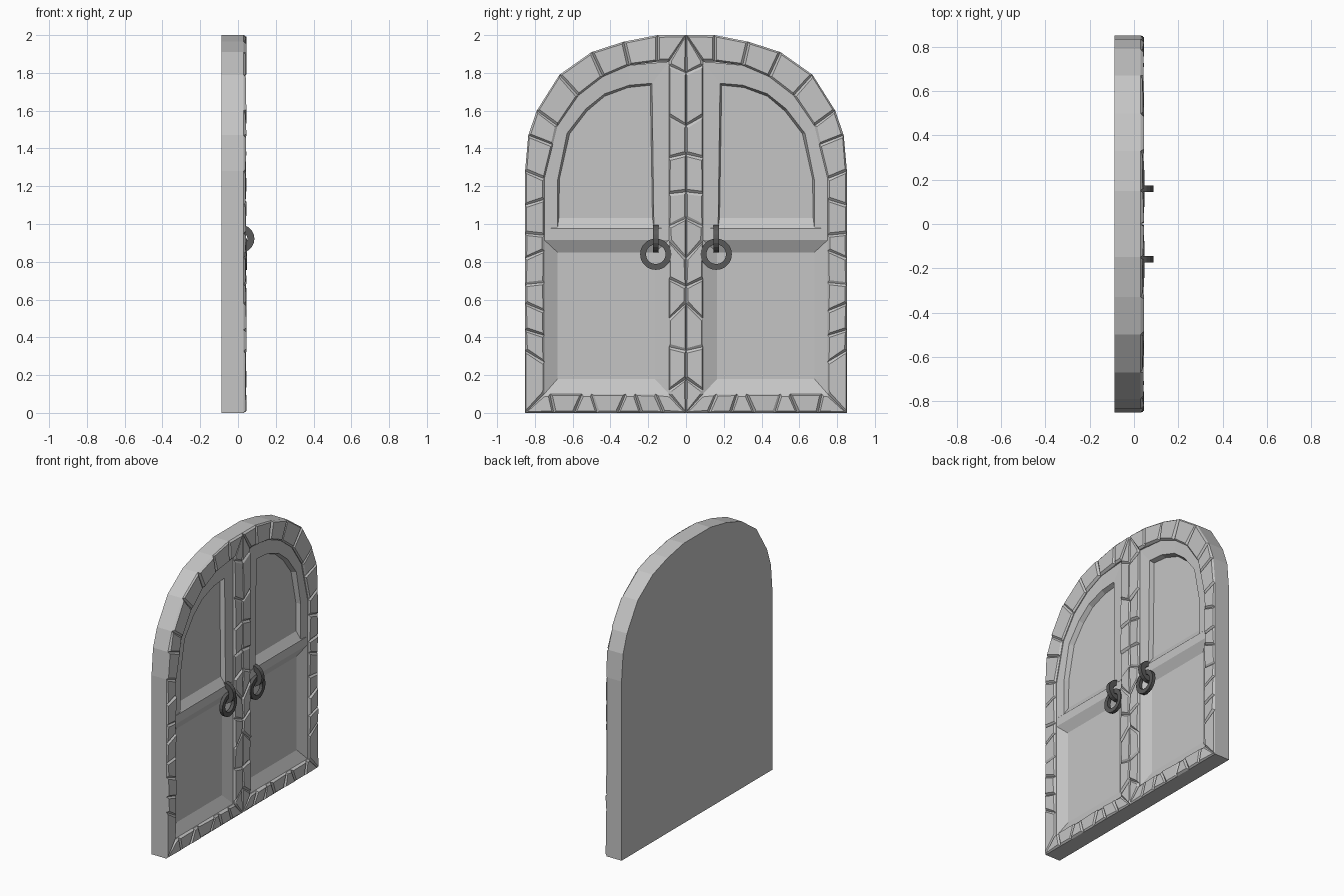
import bpy, bmesh, math, random

random.seed(4)
cube = bpy.data.objects.get("Cube")
if cube:
    bpy.data.objects.remove(cube)


def material(name, value):
    mat = bpy.data.materials.new(name)
    mat.use_nodes = True
    colour = (value, value, value, 1)
    mat.diffuse_color = colour
    for node in mat.node_tree.nodes:
        if node.type == 'BSDF_PRINCIPLED':
            node.inputs["Base Color"].default_value = colour
    return mat


stone_grey = material("stone grey", 0.56)
iron_grey = material("dark iron", 0.1)


def loft(bm, loops, cap=True):
    """Skin a stack of closed loops, and close the last one."""
    rows = [[bm.verts.new(p) for p in loop] for loop in loops]
    n = len(rows[0])
    for a, b in zip(rows, rows[1:]):
        for i in range(n):
            j = (i + 1) % n
            bm.faces.new((a[i], a[j], b[j], b[i]))
    if cap:
        bm.faces.new(rows[-1])
    return rows


def finish(bm, name, mat, mirror=True):
    bmesh.ops.remove_doubles(bm, verts=bm.verts, dist=0.0001)
    mesh = bpy.data.meshes.new(name)
    bm.to_mesh(mesh)
    bm.free()
    mesh.materials.append(mat)
    obj = bpy.data.objects.new(name, mesh)
    bpy.context.collection.objects.link(obj)
    if mirror:
        mod = obj.modifiers.new("other leaf", 'MIRROR')
        mod.use_axis = (False, True, False)
        mod.use_mirror_merge = False
    return obj


def at(x, points):
    return [(x, y, z) for y, z in points]


def inset(points, d):
    """Move each corner towards the middle by d."""
    cy = sum(p[0] for p in points) / len(points)
    cz = sum(p[1] for p in points) / len(points)
    out = []
    for y, z in points:
        r = max(math.hypot(cy - y, cz - z), d)
        out.append((y + (cy - y) * d / r, z + (cz - z) * d / r))
    return out


# Dimensions of one door leaf
BACK, CORE, RIM, RAIL, PANEL = -0.087, -0.02, 0.03, 0.024, -0.012
SIDE, INNER, STILE, SILL, TOP = 0.852, 0.75, 0.09, 0.1, 2.0
RAIL_LOW, RAIL_HIGH = 0.915, 0.975

# Joints of the stone border: (outer end, inner end)
arch = [((SIDE, 1.28), (INNER, 1.24)), ((.835, 1.47), (.705, 1.42)),
        ((.79, 1.6), (.68, 1.52)), ((.67, 1.79), (.57, 1.68)),
        ((.5, 1.91), (.44, 1.78)), ((.33, 1.965), (.3, 1.84)),
        ((.15, TOP), (.15, 1.86))]
sill = [(0, STILE), (.12, .16), (.24, .27), (.36, .32), (.47, .5),
        (.59, .55), (.7, .72), (SIDE, INNER)]
jamb = [(.33, .27), (.44, .41), (.58, .54), (.68, .69), (.82, .86), (.95, .94), (1.1, 1.13)]
centre = [(TOP, 1.86), (1.8, 1.84), (1.52, 1.57), (1.37, 1.35), (1.17, 1.16),
          (1.03, .99), (.82, .91), (.67, .71), (.58, .5), (.33, .35),
          (.18, .12), (0, SILL)]
joints = [((a, 0), (b, SILL)) for a, b in sill]
joints += [((SIDE, a), (INNER, b)) for a, b in jamb]
joints += arch
joints += [((0, a), (STILE, b)) for a, b in centre]

# Slab behind everything
half = [(SIDE, 0)] + [outer for outer, _ in arch]
outline = half + [(0, TOP)] + [(-y, z) for y, z in reversed(half)]
bm = bmesh.new()
rows = loft(bm, [at(BACK, outline), at(CORE, outline)])
bm.faces.new(rows[0][::-1])
finish(bm, "door_slab", stone_grey, mirror=False)

# Chamfered border stones
bm = bmesh.new()
for (o1, i1), (o2, i2) in zip(joints, joints[1:]):
    quad = [o1, o2, i2, i1]
    top = [(random.uniform(.037, .046), y, z) for y, z in inset(quad, .015)]
    loft(bm, [at(CORE, quad), at(RIM, quad), top])
finish(bm, "border_stones", stone_grey)

# Upper arched panel, sunk behind a flat border, with a sloping foot
frame = [(STILE, RAIL_HIGH), (INNER, RAIL_HIGH), (INNER, 1.24), (.68, 1.52),
         (.57, 1.68), (.44, 1.78), (.3, 1.84), (STILE, 1.86)]
curve = [(.68, 1.23), (.63, 1.48), (.53, 1.61), (.43, 1.69), (.3, 1.735), (.18, 1.745)]
lip = [(.17, RAIL_HIGH + .005), (.68, RAIL_HIGH + .005)] + curve
floor = inset([(.17, 1.02), (.68, 1.02)] + curve, .014)
bm = bmesh.new()
loft(bm, [at(RAIL, frame), at(RAIL - .004, lip), at(PANEL, floor)])
finish(bm, "upper_panel", stone_grey)


def rectangle(y1, z1, y2, z2):
    return [(y1, z1), (y2, z1), (y2, z2), (y1, z2)]


# Lower panel with sloping sides
bm = bmesh.new()
loft(bm, [at(RAIL, rectangle(STILE, SILL, INNER, RAIL_LOW)),
          at(PANEL, rectangle(.165, .18, .68, .85))])
finish(bm, "lower_panel", stone_grey)

# Flat face of the middle rail
bm = bmesh.new()
rail = rectangle(STILE, RAIL_LOW, INNER, RAIL_HIGH)
loft(bm, [at(CORE, rail), at(RAIL, rail)])
finish(bm, "middle_rail", stone_grey)


def iron_ring(name, place, outer, inner, width, sides=20):
    """Square-section ring; place maps depth and two plane offsets to a point."""
    def circle(r, w):
        turns = [math.tau * i / sides for i in range(sides)]
        return [place(w, r * math.cos(t), r * math.sin(t)) for t in turns]
    h = width / 2
    bm = bmesh.new()
    loft(bm, [circle(outer, -h), circle(outer, h), circle(inner, h),
              circle(inner, -h), circle(outer, -h)], cap=False)
    finish(bm, name, iron_grey)


# Pull ring hanging in a staple
iron_ring("pull_ring", lambda w, u, v: (.035 + w, .16 + u, .84 + v), .083, .052, .024)
iron_ring("ring_staple", lambda w, u, v: (.013 + v, .16 + w, .922 + u), .074, .037, .03)
